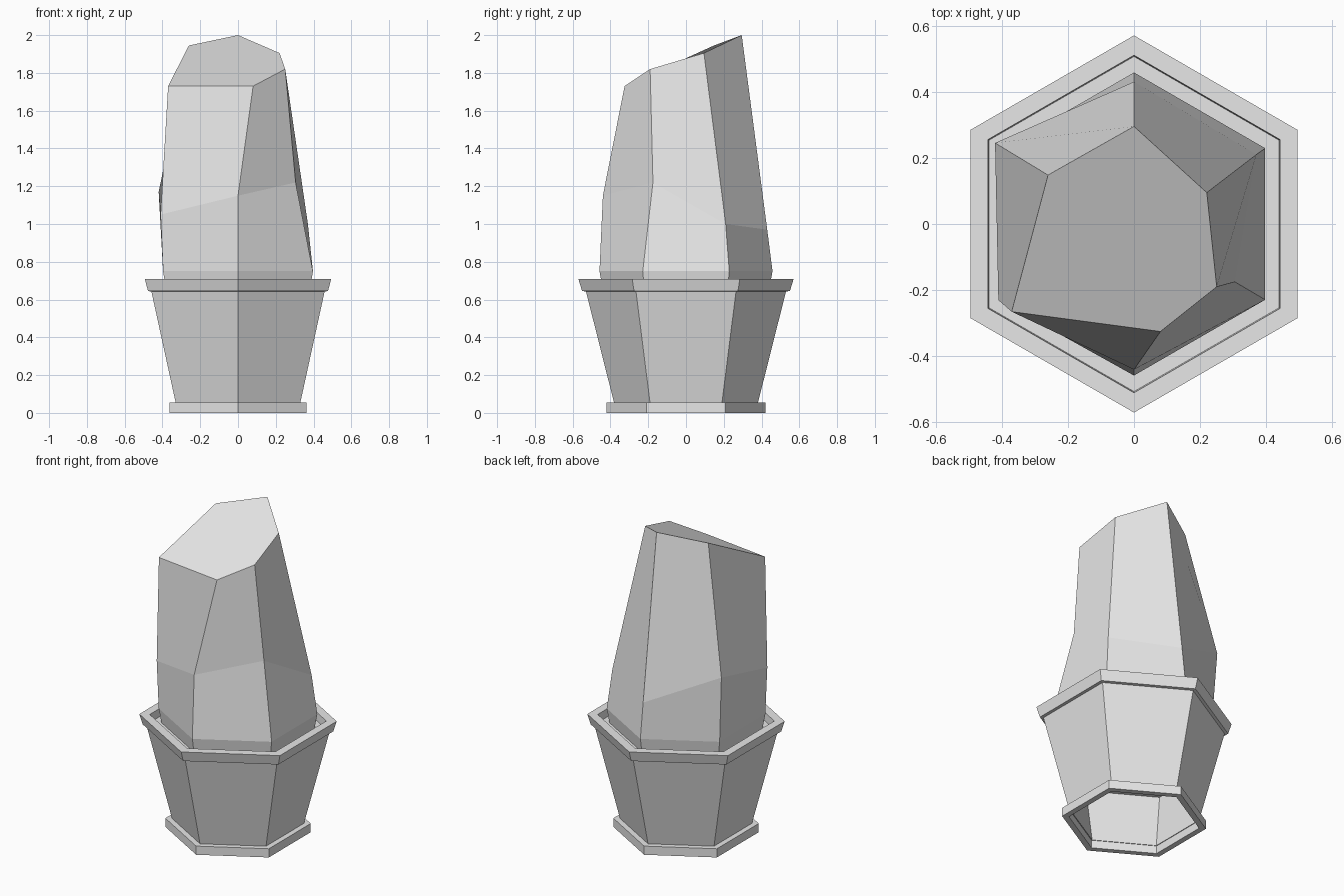
import bpy
import bmesh
from math import pi, sin, cos

if "Cube" in bpy.data.objects:
    bpy.data.objects.remove(bpy.data.objects["Cube"], do_unlink=True)

GREY = (0.8, 0.8, 0.8, 1.0)
material = bpy.data.materials.new("plain grey")
material.use_nodes = True
material.diffuse_color = GREY
material.node_tree.nodes["Principled BSDF"].inputs["Base Color"].default_value = GREY

SIDES = 6


def hexagon(radius, z):
    """Ring of corners, starting at the back and going clockwise."""
    return [(radius * sin(i * pi / 3), radius * cos(i * pi / 3), z) for i in range(SIDES)]


def loft(name, rings, closed=False):
    """Bridge rings of corners; closed joins last to first, otherwise both ends are capped."""
    bm = bmesh.new()
    loops = [[bm.verts.new(p) for p in ring] for ring in rings]
    pairs = list(zip(loops, loops[1:]))
    if closed:
        pairs.append((loops[-1], loops[0]))
    else:
        bm.faces.new(loops[0])
        bm.faces.new(loops[-1])
    for low, high in pairs:
        for i in range(SIDES):
            j = (i + 1) % SIDES
            bm.faces.new((low[i], low[j], high[j], high[i]))
    bmesh.ops.recalc_face_normals(bm, faces=bm.faces)
    mesh = bpy.data.meshes.new(name)
    bm.to_mesh(mesh)
    bm.free()
    mesh.materials.append(material)
    obj = bpy.data.objects.new(name, mesh)
    bpy.context.collection.objects.link(obj)
    return obj


def lathe(name, profile, closed=False):
    return loft(name, [hexagon(r, z) for r, z in profile], closed)


# Foot ring, open underneath
lathe("pot_foot", [(0.42, 0), (0.42, 0.055), (0.38, 0.055), (0.38, 0)], closed=True)

# Flared pot body with a recess in its underside
lathe("pot_body", [(0.43, 0.4), (0.375, 0.05), (0.38, 0.05), (0.53, 0.645)])

# Lip around the top of the pot
lathe("pot_rim", [(0.55, 0.645), (0.57, 0.71), (0.51, 0.71), (0.505, 0.64)], closed=True)

# Fill inside the lip
lathe("pot_fill", [(0.5, 0.63), (0.507, 0.66)])

# Cut crystal: uneven waist and slanted crown
waist = [(0, 0.43, 0.97), (0.37, 0.21, 1.0), (0.305, -0.175, 1.22),
         (0, -0.44, 1.15), (-0.41, -0.23, 1.05), (-0.42, 0.245, 1.17)]
crown = [(0, 0.295, 2.0), (0.22, 0.095, 1.905), (0.25, -0.19, 1.82),
         (0.08, -0.325, 1.73), (-0.37, -0.265, 1.73), (-0.26, 0.148, 1.945)]
loft("crystal", [hexagon(0.44, 0.65), hexagon(0.458, 0.75), waist, crown])
